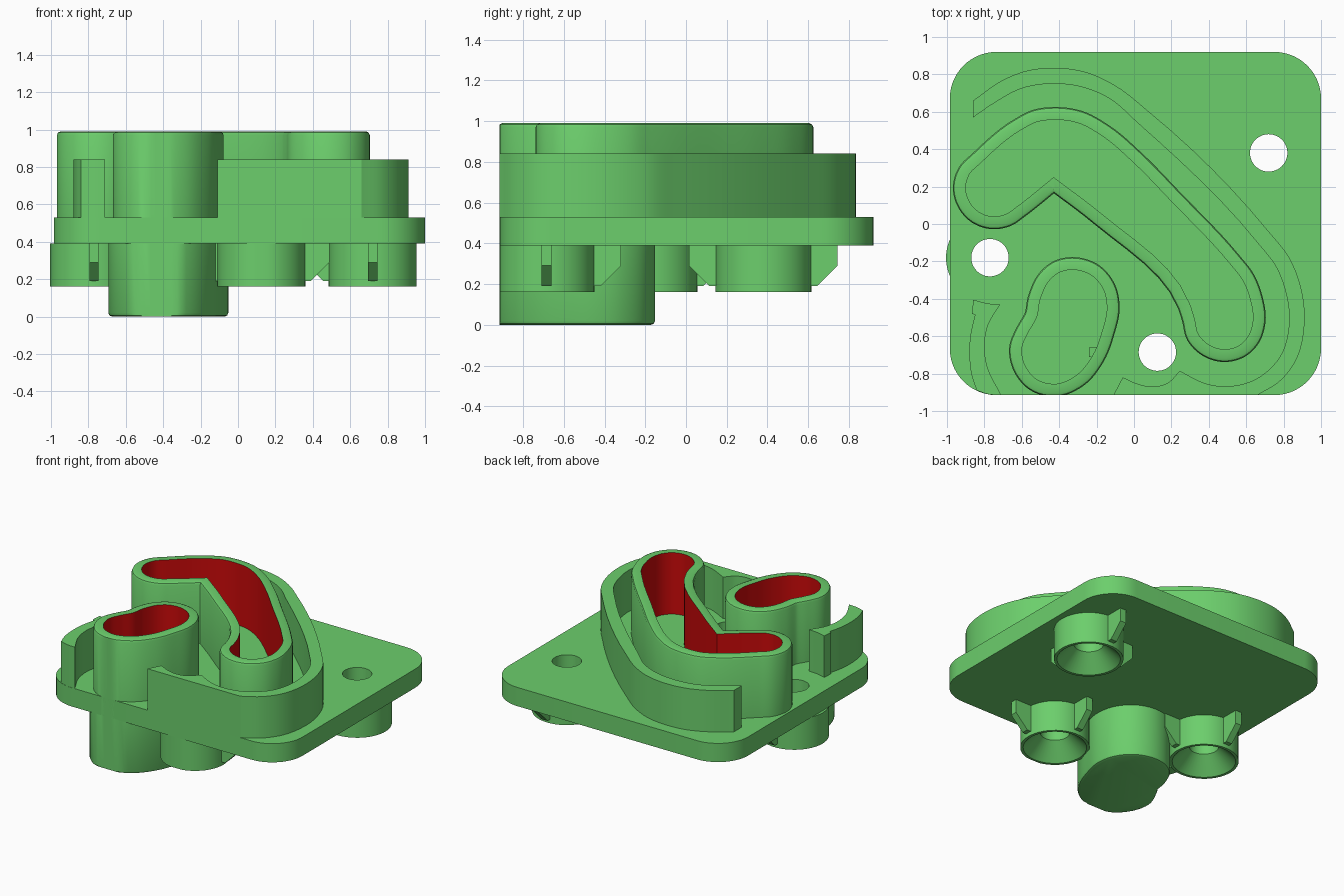
import bpy, bmesh, math
from mathutils import Vector, Matrix
from mathutils.geometry import interpolate_bezier

cube = bpy.data.objects.get("Cube")
if cube:
    bpy.data.objects.remove(cube, do_unlink=True)


def material(name, colour):
    mat = bpy.data.materials.new(name)
    mat.use_nodes = True
    mat.diffuse_color = colour
    mat.node_tree.nodes["Principled BSDF"].inputs["Base Color"].default_value = colour
    return mat


GREEN = material("light green", (0.15, 0.62, 0.15, 1))
RED = material("deep red", (0.6, 0.003, 0.003, 1))
FRONT, BASE, DECK, RIM = -0.915, 0.39, 0.53, 0.99


def finish(name, bm):
    """Turn a bmesh into a shaded object."""
    bmesh.ops.recalc_face_normals(bm, faces=bm.faces[:])
    mesh = bpy.data.meshes.new(name)
    bm.to_mesh(mesh)
    bm.free()
    mesh.materials.append(GREEN)
    mesh.materials.append(RED)
    obj = bpy.data.objects.new(name, mesh)
    bpy.context.collection.objects.link(obj)
    bpy.ops.object.select_all(action='DESELECT')
    obj.select_set(True)
    bpy.context.view_layer.objects.active = obj
    bpy.ops.object.shade_smooth_by_angle(angle=math.radians(30))
    return obj


def smooth(points, sharp=(), steps=6):
    """Closed smooth outline through points, with corners at the sharp indices."""
    pts = [Vector((x, y, 0)) for x, y in points]
    n = len(pts)

    def tangent(i):
        before, after = pts[i] - pts[i - 1], pts[(i + 1) % n] - pts[i]
        l0, l1 = before.length, after.length
        return (before / l0 * l1 + after / l1 * l0) / (l0 + l1)

    out = []
    for i in range(n):
        j = (i + 1) % n
        chord = pts[j] - pts[i]
        m0 = chord if i in sharp else tangent(i) * chord.length
        m1 = chord if j in sharp else tangent(j) * chord.length
        curve = interpolate_bezier(pts[i], pts[i] + m0 / 3, pts[j] - m1 / 3, pts[j], steps + 1)
        out += [Vector((p[0], p[1])) for p in curve[:-1]]
    return out


def arc(cx, cy, radius, start, sweep, steps):
    return [Vector((cx + radius * math.cos(math.radians(start + sweep * k / steps)),
                    cy + radius * math.sin(math.radians(start + sweep * k / steps))))
            for k in range(steps + 1)]


def circle(cx, cy, radius):
    return arc(cx, cy, radius, 0, 360, 48)[:-1]


def offset(outline, dist):
    """Move an outline outwards by dist with mitred corners."""
    n = len(outline)
    area = sum(outline[i - 1].cross(outline[i]) for i in range(n))
    side = 1 if area > 0 else -1
    out = []
    for i in range(n):
        a = (outline[i] - outline[i - 1]).normalized()
        b = (outline[(i + 1) % n] - outline[i]).normalized()
        na, nb = Vector((a.y, -a.x)) * side, Vector((b.y, -b.x)) * side
        mid = (na + nb).normalized()
        out.append(outline[i] + mid * dist / max(mid.dot(nb), 0.5))
    return out


def prism(name, outlines, z0, z1):
    """Extrude an outline, with any further outlines as holes."""
    bm = bmesh.new()
    for line in outlines:
        verts = [bm.verts.new((p.x, p.y, z0)) for p in line]
        for i in range(len(verts)):
            bm.edges.new((verts[i - 1], verts[i]))
    bmesh.ops.triangle_fill(bm, edges=bm.edges[:], use_beauty=True, normal=(0, 0, 1))
    top = bmesh.ops.extrude_face_region(bm, geom=bm.faces[:], use_keep_orig=True)["geom"]
    bmesh.ops.translate(bm, vec=(0, 0, z1 - z0),
                        verts=[v for v in top if isinstance(v, bmesh.types.BMVert)])
    return finish(name, bm)


def loft(name, outline, profile, capped=False, red_bore=False):
    """Sweep an (offset, z) profile round an outline; the bore is at offset zero."""
    bm = bmesh.new()
    rings = [[bm.verts.new((p.x, max(p.y, FRONT), z)) for p in offset(outline, d)]
             for d, z in profile]
    n, count = len(outline), len(rings)
    for k in range(count - 1 if capped else count):
        a, b = rings[k], rings[(k + 1) % count]
        bore = red_bore and profile[k][0] == profile[(k + 1) % count][0] == 0
        for i in range(n):
            bm.faces.new((a[i - 1], a[i], b[i], b[i - 1])).material_index = int(bore)
    if capped:
        bm.faces.new(rings[0])
        bm.faces.new(rings[-1])
    return finish(name, bm)


# Cup cavities
bent = smooth([(-.9, .19), (-.88, .265), (-.82, .325), (-.6, .505), (-.52, .545), (-.43, .557),
               (-.3, .54), (-.17, .47), (0, .325), (.2, .12), (.51, -.21), (.58, -.3),
               (.62, -.4), (.635, -.52), (.61, -.6), (.56, -.65), (.48, -.67), (.4, -.645),
               (.345, -.59), (.325, -.51), (.3, -.43), (-.18, .06), (-.43, .25), (-.63, .09),
               (-.68, .055), (-.75, .04), (-.83, .065), (-.88, .12)], sharp=(22,))
kidney = smooth([(-.33, -.245), (-.22, -.28), (-.16, -.36), (-.145, -.45), (-.17, -.57),
                 (-.22, -.7), (-.31, -.81), (-.42, -.855), (-.52, -.83), (-.58, -.76),
                 (-.6, -.67), (-.565, -.58), (-.52, -.5), (-.5, -.4), (-.45, -.3), (-.4, -.26)])

# Base plate with screw holes and an opening for the deep cup
bosses = [("right", .72, .38, (90, 180, 270)),
          ("left", -.77, -.18, (0, 90, 270)),
          ("front", .125, -.685, (0, 90, 180))]
R = 0.25
plate = []
for cx, cy, start in ((.75, .67, 0), (-.735, .67, 90), (-.735, -.665, 180), (.75, -.665, 270)):
    plate += arc(cx, cy, R, start, 90, 14)
holes = [circle(x, y, 0.1) for _, x, y, _ in bosses]
prism("base_plate", [plate, offset(kidney, 0.03)] + holes, BASE, DECK)

# Cups: the bent one stands on the plate, the deep one passes through it
W = 0.068
lip = [(W, RIM - .02), (W - .006, RIM - .006), (W - .02, RIM), (0, RIM)]
loft("bent_cup", bent, [(W, DECK)] + lip + [(0, DECK)], red_bore=True)
loft("deep_cup", kidney, [(.073, 0), (.087, .006), (.093, .02), (.093, BASE), (W, BASE + .01)]
     + lip + [(0, .08)], capped=True, red_bore=True)

# Guard walls on the plate
guard = smooth([(-.86, .66), (-.7, .77), (-.57, .82), (-.43, .835), (-.25, .81), (-.1, .74),
                (.08, .6), (.72, -.04), (.83, -.18), (.89, -.33), (.912, -.52), (.86, -.74),
                (.78, -.84), (.66, FRONT), (-.11, FRONT), (-.06, -.82), (.02, -.855),
                (.1, -.87), (.18, -.85), (.245, -.785), (.3, -.815), (.39, -.855),
                (.48, -.868), (.65, -.83), (.78, -.71), (.83, -.52), (.81, -.36),
                (.76, -.23), (.66, -.1), (.02, .54), (-.13, .67), (-.27, .73), (-.43, .75),
                (-.6, .725), (-.75, .645), (-.86, .57)], sharp=(0, 13, 14, 15, 19, 35))
prism("long_guard_wall", [guard], DECK, 0.84)
short = smooth([(-.86, -.405), (-.865, -.48), (-.85, -.485), (-.875, -.6), (-.88, -.7),
                (-.865, -.82), (-.84, -.89), (-.78, -.91), (-.71, FRONT), (-.785, -.76),
                (-.8, -.65), (-.78, -.54), (-.715, -.43), (-.78, -.425)],
               sharp=(0, 1, 2, 6, 8, 12))
prism("short_guard_wall", [short], DECK, 0.84)

# Countersunk screw bosses with gusset fins
for (side, x, y, angles), hole in zip(bosses, holes):
    loft(side + "_boss", hole, [(.135, BASE), (.135, .16), (.115, .16), (0, .275), (0, BASE)])
    for k, angle in enumerate(angles):
        bm = bmesh.new()
        face = bm.faces.new([bm.verts.new((r, -.025, z)) for r, z in
                             ((.225, .19), (.265, .19), (.365, .29), (.365, BASE), (.225, BASE))])
        geom = bmesh.ops.extrude_face_region(bm, geom=[face], use_keep_orig=True)["geom"]
        bmesh.ops.translate(bm, vec=(0, .05, 0),
                            verts=[v for v in geom if isinstance(v, bmesh.types.BMVert)])
        bm.transform(Matrix.Translation((x, y, 0)) @ Matrix.Rotation(math.radians(angle), 4, 'Z'))
        finish(f"{side}_boss_fin_{k + 1}", bm)
